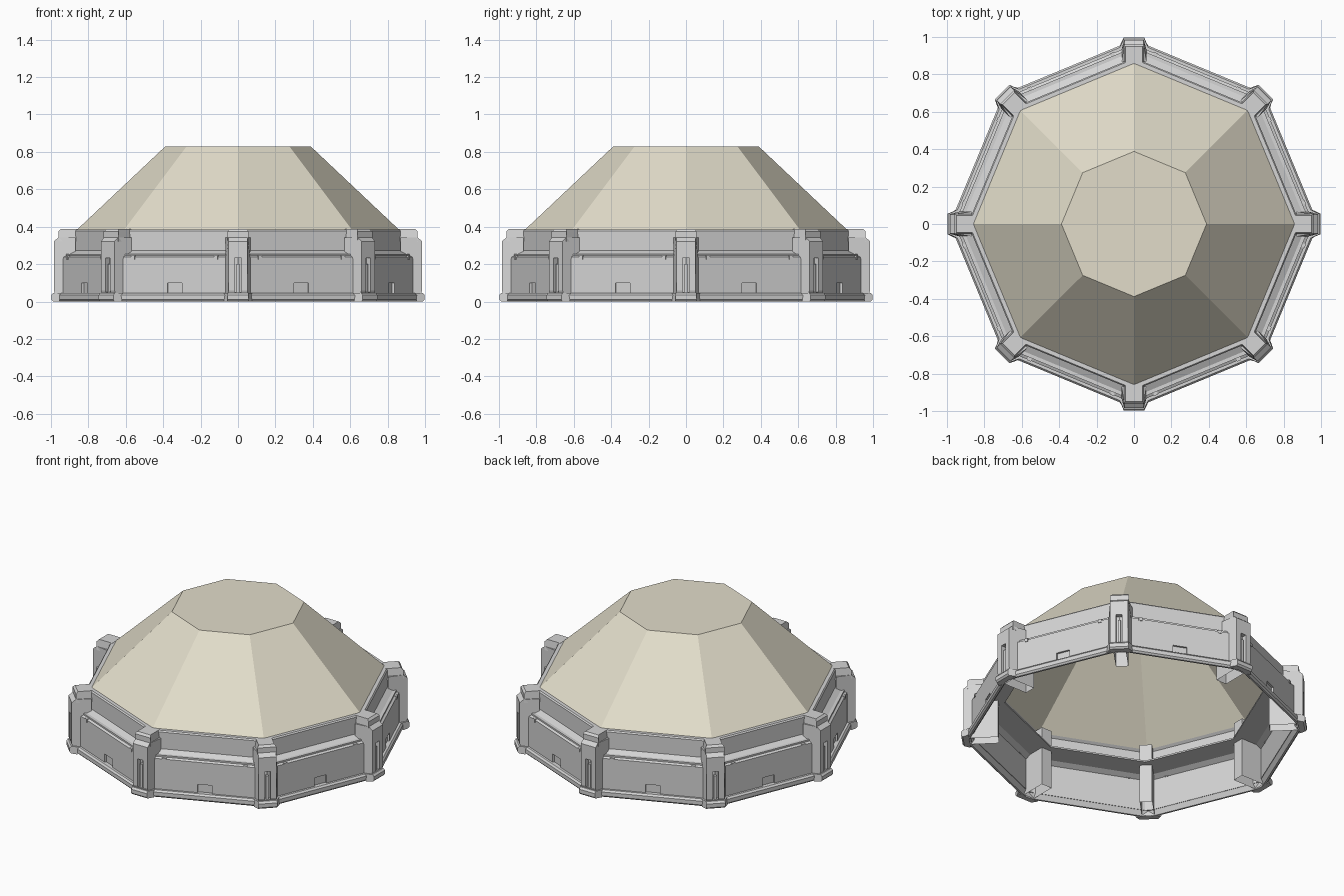
import bpy, bmesh, math
from mathutils import Matrix, Vector

cube = bpy.data.objects.get("Cube")
if cube:
    bpy.data.objects.remove(cube, do_unlink=True)

SIDES = 8
STEP = math.tau / SIDES


def material(name, rgb):
    m = bpy.data.materials.new(name)
    m.use_nodes = True
    m.diffuse_color = (*rgb, 1)
    m.node_tree.nodes["Principled BSDF"].inputs["Base Color"].default_value = (*rgb, 1)
    return m


grey = material("light grey panel", (0.66, 0.66, 0.66))
cream = material("cream shell", (0.76, 0.72, 0.59))


def finish(name, bm, mat):
    bmesh.ops.recalc_face_normals(bm, faces=bm.faces)
    mesh = bpy.data.meshes.new(name)
    bm.to_mesh(mesh)
    bm.free()
    mesh.materials.append(mat)
    ob = bpy.data.objects.new(name, mesh)
    bpy.context.collection.objects.link(ob)
    return ob


def ring(name, profile):
    """Octagonal ring swept from a closed (radius, height) profile."""
    bm = bmesh.new()
    loops = [[bm.verts.new((r * math.cos(i * STEP), r * math.sin(i * STEP), z))
              for r, z in profile] for i in range(SIDES)]
    n = len(profile)
    for i in range(SIDES):
        a, b = loops[i], loops[(i + 1) % SIDES]
        for j in range(n):
            k = (j + 1) % n
            bm.faces.new((a[j], b[j], b[k], a[k]))
    return finish(name, bm, grey)


def box(bm, low, high, turn):
    """Box from low to high corner, turned about the vertical axis."""
    low, high = Vector(low), Vector(high)
    mat = (Matrix.Rotation(turn, 4, "Z") @ Matrix.Translation((low + high) / 2)
           @ Matrix.Diagonal((*(high - low), 1)))
    bmesh.ops.create_cube(bm, size=1, matrix=mat)


def prism(bm, outline, turn, half):
    """Side outline (radius, height) with a half width given by a rule."""
    rot = Matrix.Rotation(turn, 4, "Z")
    a, b = [[bm.verts.new(rot @ Vector((r, s * half(r, z), z))) for r, z in outline]
            for s in (-1, 1)]
    bm.faces.new(a)
    bm.faces.new(b[::-1])
    n = len(outline)
    for j in range(n):
        k = (j + 1) % n
        bm.faces.new((a[j], a[k], b[k], b[j]))


def cut(target, cutter):
    cutter.hide_render = True
    cutter.hide_set(True)
    cutter.display_type = "WIRE"
    mod = target.modifiers.new("recess", "BOOLEAN")
    mod.operation = "DIFFERENCE"
    mod.solver = "EXACT"
    mod.object = cutter


# Faceted open shell with a flat top
bm = bmesh.new()
rims = [[bm.verts.new((r * math.cos(i * STEP), r * math.sin(i * STEP), z))
         for i in range(SIDES)] for r, z in ((0.862, 0.383), (0.388, 0.83))]
for i in range(SIDES):
    k = (i + 1) % SIDES
    bm.faces.new((rims[0][i], rims[0][k], rims[1][k], rims[1][i]))
bm.faces.new(rims[1])
finish("dome_shell", bm, cream)

# Thin wall with a sloping shoulder
wall = ring("wall", [(0.96, 0.03), (0.96, 0.238), (0.889, 0.272), (0.889, 0.378),
                     (0.882, 0.386), (0.855, 0.386), (0.872, 0.374), (0.872, 0.262),
                     (0.942, 0.228), (0.942, 0.03)])

# Inner ledge and foot ring with a chamfered lip
ring("inner_ledge", [(0.75, 0.245), (0.945, 0.245), (0.945, 0.255), (0.75, 0.255)])
ring("foot_ring", [(0.975, 0.0), (0.985, 0.01), (0.985, 0.034), (0.975, 0.045),
                   (0.945, 0.045), (0.945, 0.03), (0.963, 0.0)])

# Recessed vents at the bottom of each wall panel, and small clips on the shoulder
apothem = 0.96 * math.cos(STEP / 2)
vents, clips = bmesh.new(), bmesh.new()
for i in range(SIDES):
    a = (i + 0.5) * STEP
    box(vents, (apothem - 0.012, -0.042, 0.035), (apothem + 0.02, 0.042, 0.098), a)
    for y in (-0.24, 0.24):
        box(clips, (apothem - 0.02, y - 0.011, 0.226), (apothem + 0.004, y + 0.011, 0.246), a)
cut(wall, finish("vent_cutter", vents, grey))
finish("shoulder_clips", clips, grey)

# Corner posts, caps, feet and inner fins
posts, caps, feet, fins = (bmesh.new() for _ in range(4))
slots, bars = bmesh.new(), bmesh.new()
for i in range(SIDES):
    a = i * STEP
    prism(posts, [(0.935, 0.03), (0.975, 0.03), (0.985, 0.06), (0.985, 0.322),
                  (0.96, 0.342), (0.87, 0.342), (0.87, 0.262), (0.935, 0.23)],
          a, lambda r, z: 0.052 if r > 0.95 else 0.066)
    prism(caps, [(0.855, 0.32), (0.96, 0.32), (0.96, 0.374), (0.948, 0.387), (0.855, 0.387)],
          a, lambda r, z: 0.046 if z > 0.38 else 0.056)
    prism(feet, [(0.955, 0.0), (0.988, 0.0), (0.998, 0.01), (0.998, 0.034),
                 (0.988, 0.046), (0.945, 0.046)],
          a, lambda r, z: 0.055 if r > 0.96 else 0.075)
    box(fins, (0.785, -0.036, 0.0), (0.945, 0.036, 0.38), a)
    box(slots, (0.955, -0.018, 0.05), (1.02, 0.018, 0.232), a)
    box(bars, (0.95, -0.008, 0.05), (0.976, 0.008, 0.2), a)

# The fins are hollow and open underneath
bmesh.ops.delete(fins, geom=[f for f in fins.faces if f.calc_center_median().z < 0.01],
                 context="FACES_ONLY")
post_ob = finish("corner_posts", posts, grey)
cut(post_ob, finish("slot_cutter", slots, grey))
finish("slot_bars", bars, grey)
finish("post_caps", caps, grey)
finish("post_feet", feet, grey)
finish("inner_fins", fins, grey)
